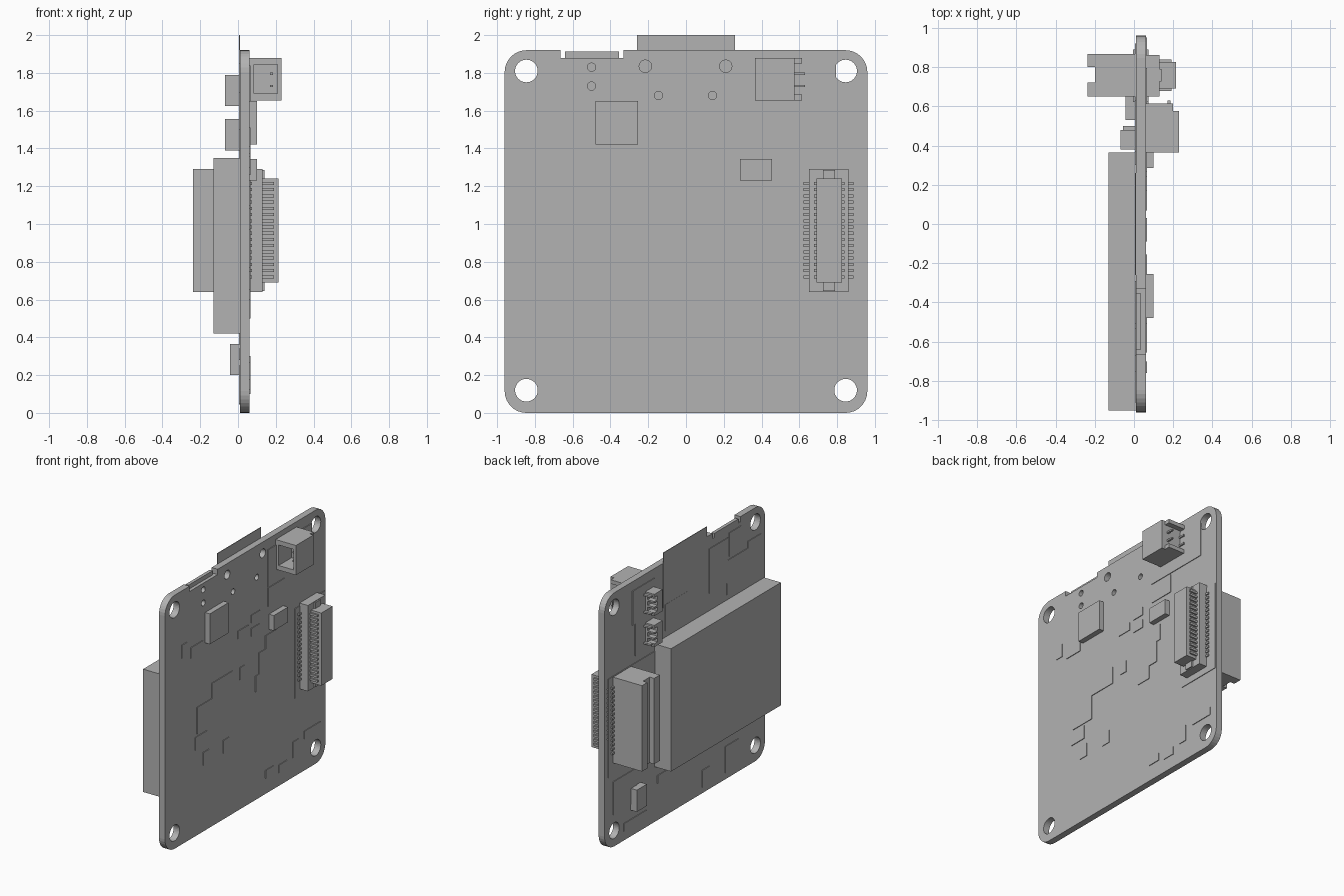
import bpy, bmesh, math
from mathutils import Matrix, Vector

cube = bpy.data.objects.get("Cube")
if cube:
    bpy.data.objects.remove(cube, do_unlink=True)

grey = bpy.data.materials.new("plain_grey")
grey.use_nodes = True
tone = (0.45, 0.45, 0.45, 1)
grey.diffuse_color = tone
grey.node_tree.nodes["Principled BSDF"].inputs["Base Color"].default_value = tone

FRONT, BACK = 0.06, 0.01   # the two faces of the board, along x


def finish(name, bm):
    bmesh.ops.recalc_face_normals(bm, faces=bm.faces)
    mesh = bpy.data.meshes.new(name)
    bm.to_mesh(mesh)
    bm.free()
    mesh.materials.append(grey)
    obj = bpy.data.objects.new(name, mesh)
    bpy.context.collection.objects.link(obj)
    return obj


def add_box(bm, x, y, z):
    centre = Vector([(a + b) / 2 for a, b in (x, y, z)])
    size = [b - a for a, b in (x, y, z)]
    matrix = Matrix.Translation(centre) @ Matrix.Diagonal((*size, 1))
    bmesh.ops.create_cube(bm, size=1, matrix=matrix)


def boxes(name, *parts):
    bm = bmesh.new()
    for part in parts:
        add_box(bm, *part)
    return finish(name, bm)


def add_rod(bm, y, z, r, x0, x1, sides=32):
    turn = Matrix.Rotation(math.pi / 2, 4, 'Y')
    bmesh.ops.create_cone(bm, cap_ends=True, segments=sides, radius1=r, radius2=r, depth=x1 - x0,
                          matrix=Matrix.Translation(((x0 + x1) / 2, y, z)) @ turn)


def cut(obj, cutter):
    cutter.hide_render = True
    mod = obj.modifiers.new("cut", 'BOOLEAN')
    mod.operation, mod.solver, mod.object = 'DIFFERENCE', 'EXACT', cutter
    bpy.context.view_layer.objects.active = obj
    bpy.ops.object.modifier_apply(modifier=mod.name)
    bpy.data.objects.remove(cutter, do_unlink=True)


# Board with rounded corners
bm = bmesh.new()
radius, half = 0.115, 0.96
outline = []
for k, (sy, sz) in enumerate([(1, 1), (-1, 1), (-1, -1), (1, -1)]):
    for i in range(9):
        a = math.pi / 2 * (k + i / 8)
        outline.append(bm.verts.new((BACK, sy * (half - radius) + radius * math.cos(a),
                                     half + sz * (half - radius) + radius * math.sin(a))))
face = bm.faces.new(outline)
grown = bmesh.ops.extrude_face_region(bm, geom=[face])
bmesh.ops.translate(bm, vec=(FRONT - BACK, 0, 0),
                    verts=[v for v in grown["geom"] if isinstance(v, bmesh.types.BMVert)])
board = finish("board", bm)

# Mounting holes, locating holes and the notch in the top edge
bm = bmesh.new()
for y in (-0.845, 0.845):
    for z in (0.12, 1.81):
        add_rod(bm, y, z, 0.06, -0.1, 0.2)
for y, z, r in [(-0.5, 1.83, 0.022), (-0.5, 1.73, 0.022), (-0.215, 1.835, 0.033),
                (0.21, 1.835, 0.033), (-0.145, 1.68, 0.022), (0.14, 1.68, 0.022)]:
    add_rod(bm, y, z, r, BACK + 0.005, 0.2, 20)
for i in range(12):
    add_rod(bm, 0.925, 0.84 + i * 0.0345, 0.006, -0.1, 0.2, 8)
add_box(bm, (-0.1, 0.2), (-0.665, -0.33), (1.88, 2.1))
cut(board, finish("hole_cutter", bm))
boxes("edge_tab", ((BACK, 0.035), (-0.64, -0.355), (1.87, 1.912)))

# Thin film standing above the top edge
boxes("film", ((BACK - 0.004, BACK + 0.001), (-0.26, 0.26), (1.58, 2.0)))


# Thin pads on both faces: centre y, centre z, width, height
def pads(name, x, rows):
    boxes(name, *[(x, (y - w / 2, y + w / 2), (z - h / 2, z + h / 2)) for y, z, w, h in rows])


pads("front_pads", (FRONT - 0.002, FRONT + 0.005), [
    (-0.47, 0.55, 0.07, 0.10), (-0.23, 0.55, 0.07, 0.10), (0.29, 0.15, 0.1, 0.06),
    (0.45, 0.13, 0.1, 0.06), (0.6, 0.21, 0.07, 0.12), (0.8, 0.27, 0.19, 0.06),
    (-0.28, 1.02, 0.25, 0.13), (-0.48, 0.87, 0.2, 0.2), (-0.53, 0.7, 0.14, 0.1),
    (0.24, 1.01, 0.16, 0.18), (0.3, 1.14, 0.12, 0.12), (0.18, 0.88, 0.12, 0.12),
    (-0.03, 1.33, 0.12, 0.06), (0.12, 1.39, 0.1, 0.06), (0.12, 1.29, 0.1, 0.06),
    (-0.73, 1.46, 0.06, 0.1), (-0.58, 1.41, 0.15, 0.08), (-0.04, 1.03, 0.06, 0.09),
    (0.53, 1.7, 0.53, 0.28), (0.37, 1.48, 0.2, 0.14), (0.77, 0.93, 0.36, 0.68)])
pads("back_pads", (BACK - 0.005, BACK + 0.002), [
    (0.72, 0.37, 0.28, 0.25), (0.6, 0.1, 0.27, 0.06), (-0.25, 0.11, 0.09, 0.13),
    (-0.56, 0.15, 0.16, 0.2), (0.27, 0.31, 0.12, 0.06), (0.63, 0.92, 0.58, 0.75),
    (0.5, 1.72, 0.26, 0.26), (0.45, 1.47, 0.3, 0.24), (0.1, 1.5, 0.28, 0.2),
    (-0.4, 1.65, 0.22, 0.34), (-0.67, 1.52, 0.34, 0.26), (-0.6, 1.76, 0.14, 0.18),
    (-0.83, 1.6, 0.16, 0.2)])

# Plain chips and the large block on the back
boxes("main_chip", ((FRONT, 0.1), (-0.48, -0.255), (1.42, 1.65)))
boxes("small_chip", ((FRONT, 0.1), (0.285, 0.455), (1.23, 1.345)))
boxes("back_chip", ((-0.043, BACK), (0.53, 0.65), (0.2, 0.365)))
boxes("large_block", ((-0.13, BACK), (-0.95, 0.365), (0.42, 1.35)))

# Front socket: hollow shell open to the front, with feet and pins
socket = boxes("front_socket", ((FRONT, 0.23), (0.365, 0.575), (1.655, 1.88)))
cut(socket, boxes("socket_cutter", ((0.085, 0.21), (0.3, 0.52), (1.69, 1.845))))
boxes("socket_feet", *[((FRONT, 0.2), (0.55, 0.615), z) for z in ((1.655, 1.685), (1.85, 1.88))])
boxes("socket_pins", *[((0.17, 0.185), (0.41, 0.63), (z - 0.006, z + 0.006))
                       for z in (1.73, 1.795)])
boxes("socket_legs", *[((FRONT, 0.075), (0.57, 0.625), (z - 0.006, z + 0.006))
                       for z in (1.73, 1.795)])

# Front board connector: stepped base, tall body, contacts and solder legs
boxes("connector_base", ((FRONT, 0.13), (0.65, 0.86), (0.64, 1.29)))
boxes("connector_body", ((0.12, 0.215), (0.69, 0.825), (0.69, 1.24)))
boxes("connector_clips", *[((0.12, 0.14), (0.725, 0.79), z) for z in ((0.645, 0.7), (1.23, 1.285))])
steps = [0.72 + i * 0.033 for i in range(16)]
contacts, legs = [], []
for z in steps:
    span = (z - 0.008, z + 0.008)
    contacts += [((0.125, 0.19), y, span) for y in ((0.677, 0.7), (0.815, 0.838))]
    legs += [((FRONT, 0.075), y, span) for y in ((0.622, 0.66), (0.85, 0.888))]
boxes("connector_contacts", *contacts)
boxes("connector_legs", *legs)

# Back board connector: channel between two walls, with legs
channel = boxes("back_connector", ((-0.237, BACK), (0.65, 0.865), (0.64, 1.29)))
cut(channel, boxes("channel_cutter", ((-0.3, -0.2), (0.72, 0.8), (0.6, 1.4))))
boxes("back_connector_legs", *[((-0.006, BACK), y, (z - 0.008, z + 0.008)) for z in steps
                               for y in ((0.622, 0.66), (0.855, 0.888))])

# Two small plugs on the back with slotted faces and pins
for name, z in (("upper_plug", 1.625), ("lower_plug", 1.39)):
    plug = boxes(name, ((-0.07, BACK), (0.38, 0.48), (z, z + 0.165)))
    cut(plug, boxes("slot_cutter", *[((-0.1, -0.015), (0.44, 0.6), (z + a, z + a + 0.03))
                                     for a in (0.025, 0.068, 0.11)]))
    boxes(name + "_pins", *[((-0.055, BACK), (0.47, 0.5), (z + a, z + a + 0.012))
                            for a in (0.012, 0.141)])
